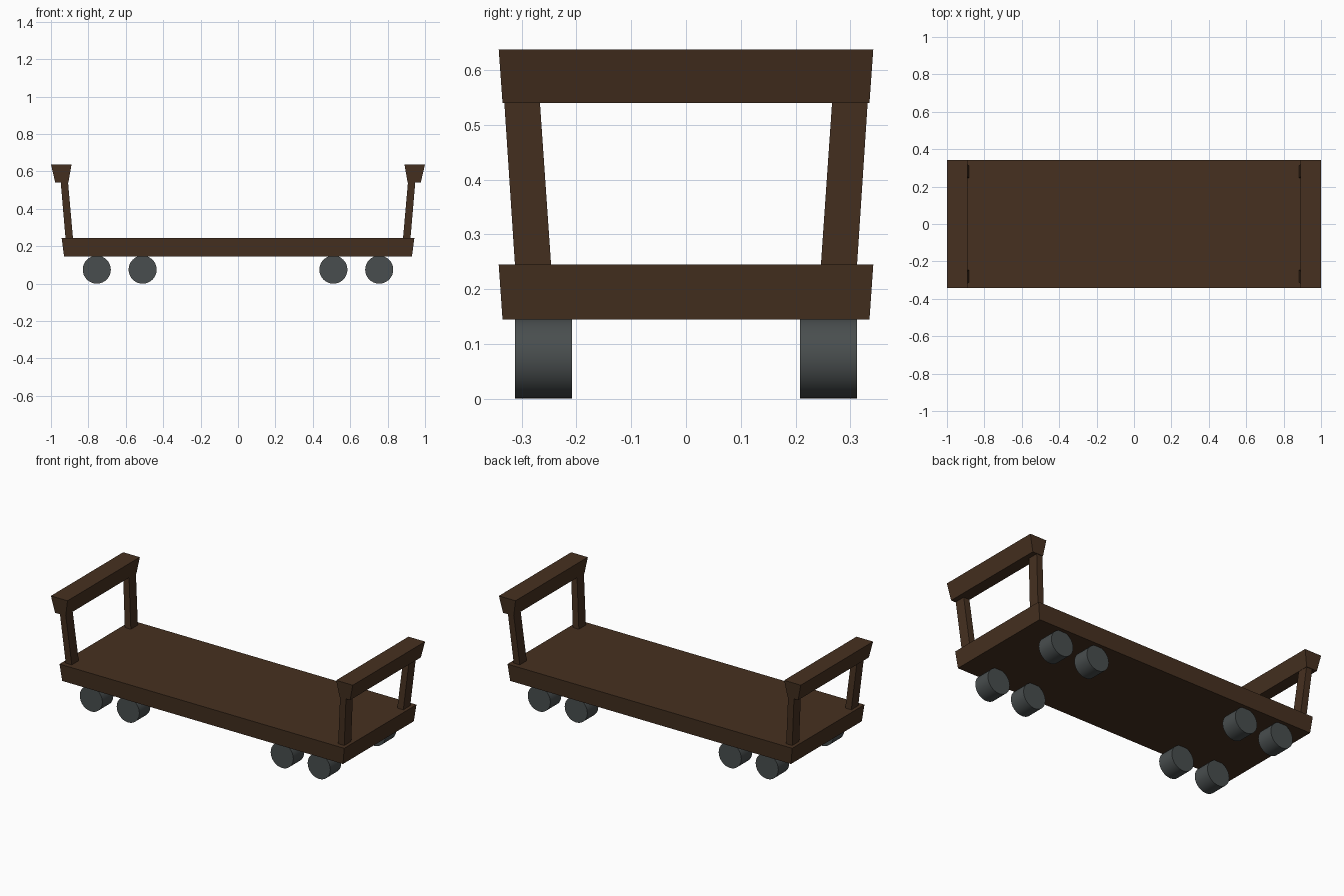
import bpy, bmesh, math

cube = bpy.data.objects.get("Cube")
if cube:
    bpy.data.objects.remove(cube, do_unlink=True)


def make_material(name, rgb):
    m = bpy.data.materials.new(name)
    m.use_nodes = True
    m.diffuse_color = (*rgb, 1)
    m.node_tree.nodes["Principled BSDF"].inputs["Base Color"].default_value = (*rgb, 1)
    return m


wood = make_material("dark brown wood", (0.061, 0.030, 0.0145))
metal = make_material("grey metal", (0.066, 0.076, 0.077))


def tapered_block(name, z0, z1, bottom, top, sx=1, sy=1):
    """Block between two rectangles (x0, x1, y0, y1), mirrored by sx and sy."""
    bm = bmesh.new()
    rings = []
    for z, (x0, x1, y0, y1) in ((z0, bottom), (z1, top)):
        corners = ((x0, y0), (x1, y0), (x1, y1), (x0, y1))
        rings.append([bm.verts.new((x * sx, y * sy, z)) for x, y in corners])
    low, high = rings
    bm.faces.new(low)
    bm.faces.new(high)
    for i in range(4):
        j = (i + 1) % 4
        bm.faces.new((low[i], low[j], high[j], high[i]))
    bmesh.ops.recalc_face_normals(bm, faces=bm.faces)
    mesh = bpy.data.meshes.new(name)
    bm.to_mesh(mesh)
    bm.free()
    mesh.materials.append(wood)
    obj = bpy.data.objects.new(name, mesh)
    bpy.context.collection.objects.link(obj)
    return obj


# Flat bed, flaring slightly upward
tapered_block("deck", 0.145, 0.245,
              (-0.93, 0.93, -0.335, 0.335), (-0.943, 0.943, -0.342, 0.342))

for sx, end in ((1, "left"), (-1, "right")):
    # End rail
    tapered_block(end + "_rail", 0.54, 0.638,
                  (0.907, 0.977, -0.335, 0.335), (0.89, 1.0, -0.342, 0.342), sx)
    for sy, side in ((-1, "front"), (1, "back")):
        # Outward leaning posts
        tapered_block(f"{end}_{side}_post", 0.24, 0.545,
                      (0.882, 0.922, 0.246, 0.312), (0.909, 0.948, 0.267, 0.332), sx, sy)
        # Paired wheels
        for x, place in ((0.51, "inner"), (0.755, "outer")):
            bpy.ops.mesh.primitive_cylinder_add(
                vertices=32, radius=0.075, depth=0.104,
                location=(x * sx, 0.26 * sy, 0.075), rotation=(math.pi / 2, 0, 0))
            wheel = bpy.context.object
            wheel.name = f"{end}_{side}_{place}_wheel"
            wheel.data.materials.append(metal)
            bpy.ops.object.shade_smooth_by_angle(angle=math.radians(30))
